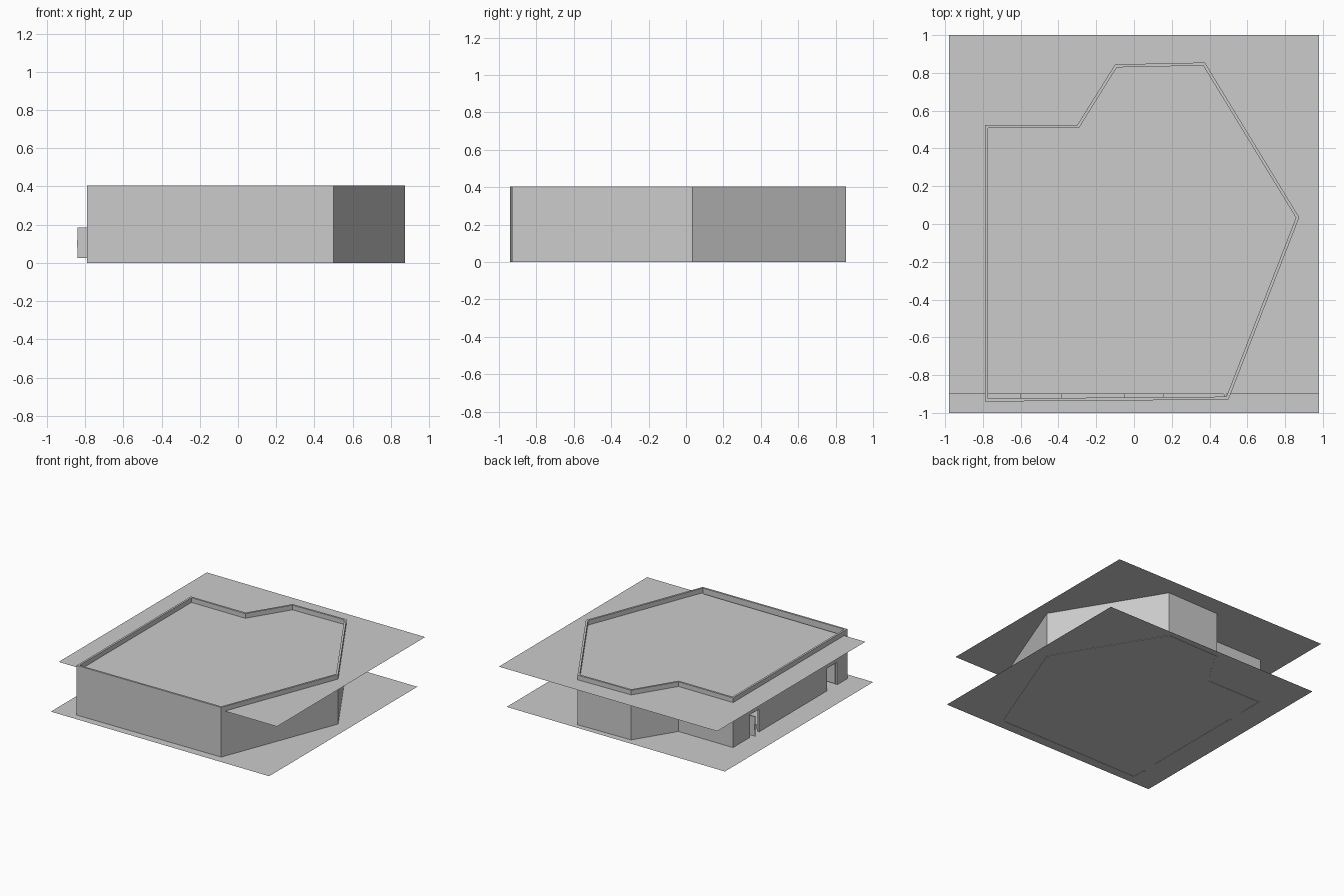
import bpy, bmesh
from mathutils import Vector

if "Cube" in bpy.data.objects:
    bpy.data.objects.remove(bpy.data.objects["Cube"])

WALL_T = 0.016
WALL_H = 0.405
FLOOR_Z = 0.002
ROOF_Z = 0.367


def to_object(name, bm):
    bmesh.ops.recalc_face_normals(bm, faces=bm.faces)
    mesh = bpy.data.meshes.new(name)
    bm.to_mesh(mesh)
    bm.free()
    obj = bpy.data.objects.new(name, mesh)
    bpy.context.collection.objects.link(obj)
    return obj


def box(name, x0, x1, y0, y1, z0, z1):
    bm = bmesh.new()
    bmesh.ops.create_cube(bm, size=1)
    for v in bm.verts:
        v.co = Vector((x1 if v.co.x > 0 else x0,
                       y1 if v.co.y > 0 else y0,
                       z1 if v.co.z > 0 else z0))
    return to_object(name, bm)


def sheet(name, x0, x1, y0, y1, z):
    bm = bmesh.new()
    bm.faces.new([bm.verts.new((x, y, z))
                  for x, y in ((x0, y0), (x1, y0), (x1, y1), (x0, y1))])
    return to_object(name, bm)


def inset_outline(pts, t):
    """Mitred inward offset of a counter-clockwise outline."""
    out = []
    for i, p in enumerate(pts):
        a = (p - pts[i - 1]).normalized()
        b = (pts[(i + 1) % len(pts)] - p).normalized()
        na, nb = Vector((-a.y, a.x)), Vector((-b.y, b.x))
        out.append(p + (na + nb) * (t / (1 + na.dot(nb))))
    return out


def ring_wall(name, pts, t, z0, z1):
    bm = bmesh.new()
    inner = inset_outline(pts, t)
    o = [bm.verts.new((p.x, p.y, z0)) for p in pts]
    n = [bm.verts.new((p.x, p.y, z0)) for p in inner]
    k = len(pts)
    faces = [bm.faces.new((o[i], o[(i + 1) % k], n[(i + 1) % k], n[i])) for i in range(k)]
    top = bmesh.ops.extrude_face_region(bm, geom=faces, use_keep_orig=True)["geom"]
    for v in top:
        if isinstance(v, bmesh.types.BMVert):
            v.co.z = z1
    return to_object(name, bm)


def partition(name, a, b, z0, z1, t=0.012):
    """Straight thin wall between two plan points."""
    a, b = Vector(a), Vector(b)
    d = (b - a).normalized()
    side = Vector((-d.y, d.x)) * t / 2
    bm = bmesh.new()
    face = bm.faces.new([bm.verts.new((p.x, p.y, z0))
                         for p in (a - side, b - side, b + side, a + side)])
    top = bmesh.ops.extrude_face_region(bm, geom=[face], use_keep_orig=True)["geom"]
    for v in top:
        if isinstance(v, bmesh.types.BMVert):
            v.co.z = z1
    return to_object(name, bm)


# Floor and roof sheets, shifted slightly against each other
sheet("floor", -0.98, 0.98, -1.0, 0.9, FLOOR_Z)
sheet("roof", -0.98, 0.98, -0.9, 1.0, ROOF_Z)

# Outer walls, rising past the roof as a parapet
outline = [Vector(p) for p in ((-0.79, -0.94), (0.50, -0.93), (0.875, 0.035),
                               (0.375, 0.855), (-0.10, 0.845),
                               (-0.30, 0.525), (-0.79, 0.525))]
walls = ring_wall("outer_walls", outline, WALL_T, 0.0, WALL_H)

# Two door openings in the left wall
for i, (y0, y1) in enumerate(((-0.81, -0.68), (0.19, 0.315))):
    cutter = box(f"door_cutter_{i}", -0.85, -0.74, y0, y1, -0.05, 0.185)
    cutter.hide_render = True
    cutter.display_type = 'WIRE'
    mod = walls.modifiers.new(f"door_opening_{i}", 'BOOLEAN')
    mod.operation = 'DIFFERENCE'
    mod.solver = 'EXACT'
    mod.object = cutter

# Door leaves: one opened outward, one opened inward
box("outer_door_leaf", -0.84, -0.775, 0.306, 0.315, 0.025, 0.185)
box("outer_door_handle", -0.842, -0.832, 0.300, 0.321, 0.08, 0.12)
box("inner_door_leaf", -0.775, -0.70, -0.81, -0.801, 0.01, 0.185)

# Inner partition walls
hub_a, hub_b = (-0.30, -0.24), (-0.09, 0.12)
for i, (a, b) in enumerate((
        ((0.488, -0.915), (0.19, -0.34)),
        ((-0.06, -0.64), hub_a),
        (hub_a, hub_b),
        (hub_a, (-0.775, -0.24)),
        (hub_b, (-0.175, 0.27)),
        (hub_b, (0.35, 0.11)),
        ((0.35, 0.11), (0.605, 0.465)))):
    partition(f"partition_{i}", a, b, FLOOR_Z, ROOF_Z - 0.002)

# Low seats against the inside of the front wall
for i, (x0, x1) in enumerate(((-0.60, -0.38), (-0.05, 0.16))):
    box(f"seat_base_{i}", x0, x1, -0.92, -0.83, FLOOR_Z, 0.05)
    box(f"seat_back_{i}", x0, x1, -0.92, -0.895, 0.05, 0.10)
